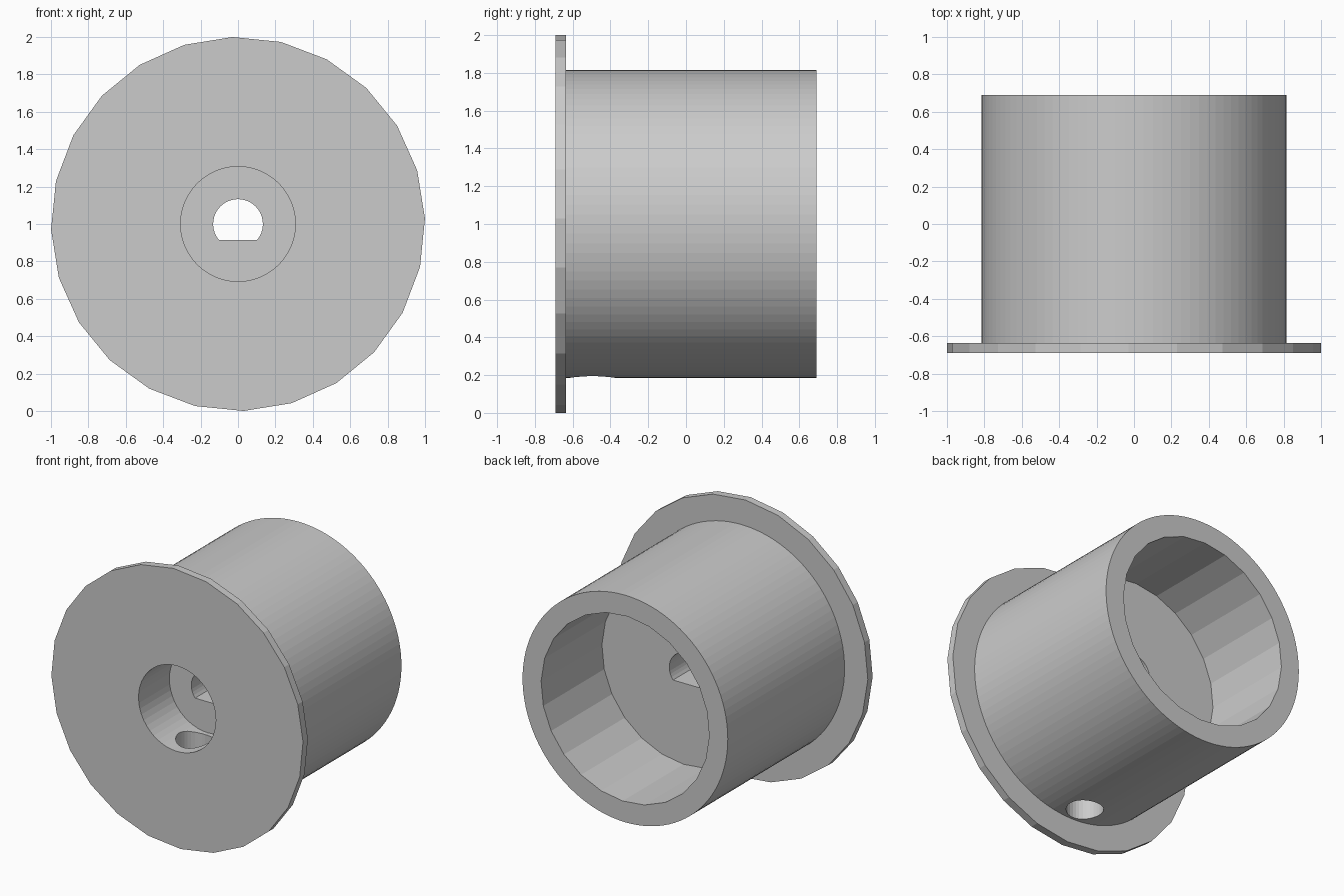
import bpy
import bmesh
from math import pi, sin, cos, asin, radians
from mathutils import Vector

cube = bpy.data.objects.get("Cube")
if cube:
    bpy.data.objects.remove(cube, do_unlink=True)

AXIS_Z = 1.0
FRONT, FLANGE_BACK, BACK = -0.69, -0.635, 0.69

grey = bpy.data.materials.new("plain grey")
grey.use_nodes = True
grey.diffuse_color = (0.6, 0.6, 0.6, 1)
grey.node_tree.nodes["Principled BSDF"].inputs["Base Color"].default_value = (0.6, 0.6, 0.6, 1)


def arc(radius, sides, phase=0.0):
    return [(radius * cos(phase + 2 * pi * i / sides),
             radius * sin(phase + 2 * pi * i / sides)) for i in range(sides)]


def prism(name, profile, place, sweep):
    """Extrude a closed profile; place maps its points into space."""
    bm = bmesh.new()
    face = bm.faces.new([bm.verts.new(place(a, b)) for a, b in profile])
    extruded = bmesh.ops.extrude_face_region(bm, geom=[face])["geom"]
    bmesh.ops.translate(bm, vec=Vector(sweep),
                        verts=[v for v in extruded if isinstance(v, bmesh.types.BMVert)])
    bmesh.ops.recalc_face_normals(bm, faces=bm.faces)
    mesh = bpy.data.meshes.new(name)
    bm.to_mesh(mesh)
    bm.free()
    mesh.materials.append(grey)
    obj = bpy.data.objects.new(name, mesh)
    bpy.context.collection.objects.link(obj)
    return obj


def along_y(name, profile, y0, y1):
    return prism(name, profile, lambda a, b: (a, y0, AXIS_Z + b), (0, y1 - y0, 0))


def combine(target, tool, operation):
    """Apply a boolean, then drop the tool object."""
    tool.hide_render = True
    mod = target.modifiers.new(operation.title(), 'BOOLEAN')
    mod.operation, mod.object, mod.solver = operation, tool, 'EXACT'
    bpy.context.view_layer.objects.active = target
    bpy.ops.object.modifier_apply(modifier=mod.name)
    bpy.data.objects.remove(tool, do_unlink=True)


# Round barrel joined to the coarser front flange
body = along_y("flanged_hub", arc(0.815, 100), FLANGE_BACK - 0.03, BACK)
flange = along_y("flange", arc(1.0, 24, radians(1.7)), FRONT, FLANGE_BACK)
combine(body, flange, 'UNION')

# Wide rear cavity and narrower front bore, with a solid web between
combine(body, along_y("rear_cavity", arc(0.668, 24, radians(1.7)), 0.0, BACK + 0.1), 'DIFFERENCE')
combine(body, along_y("front_bore", arc(0.307, 48), FRONT - 0.1, -0.34), 'DIFFERENCE')

# D-shaped shaft hole through the web, flat side down
shaft_radius, flat = 0.133, 0.085
start = -asin(flat / shaft_radius)
steps = 28
d_profile = []
for i in range(steps + 1):
    angle = start + (pi - 2 * start) * i / steps
    d_profile.append((shaft_radius * cos(angle), shaft_radius * sin(angle)))
combine(body, along_y("shaft_hole", d_profile, -0.5, 0.2), 'DIFFERENCE')

# Radial set screw hole from the underside into the front bore
screw = prism("screw_hole", arc(0.122, 32),
              lambda a, b: (a, -0.495 + b, 0.1), (0, 0, AXIS_Z - 0.25))
combine(body, screw, 'DIFFERENCE')
